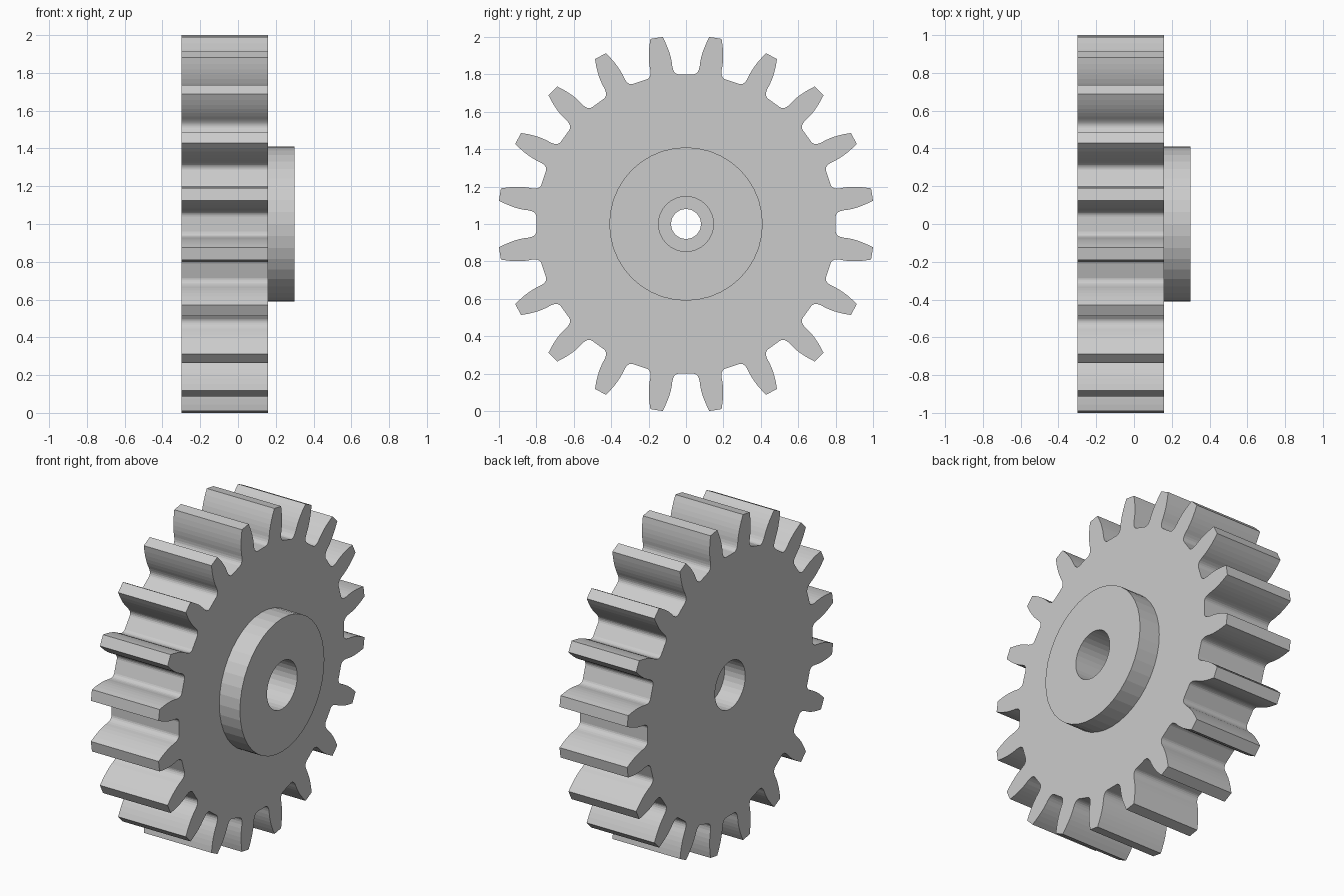
import bpy, bmesh, math

if "Cube" in bpy.data.objects:
    bpy.data.objects.remove(bpy.data.objects["Cube"])

TEETH = 20
X_BACK, X_FACE, X_HUB = -0.30, 0.16, 0.30
AXIS_Z = 1.0


def prism(name, outline, x0, x1):
    """Extrude a (y, z) outline around the axle along x."""
    bm = bmesh.new()
    face = bm.faces.new([bm.verts.new((x0, y, z + AXIS_Z)) for y, z in outline])
    ext = bmesh.ops.extrude_face_region(bm, geom=[face])
    for v in ext["geom"]:
        if isinstance(v, bmesh.types.BMVert):
            v.co.x = x1
    bmesh.ops.recalc_face_normals(bm, faces=bm.faces)
    mesh = bpy.data.meshes.new(name)
    bm.to_mesh(mesh)
    bm.free()
    obj = bpy.data.objects.new(name, mesh)
    bpy.context.collection.objects.link(obj)
    return obj


def circle(radius, sides):
    return [(radius * math.sin(2 * math.pi * i / sides),
             radius * math.cos(2 * math.pi * i / sides)) for i in range(sides)]


def combine(target, tool, operation):
    tool.hide_render = True
    mod = target.modifiers.new(operation.lower(), 'BOOLEAN')
    mod.operation = operation
    mod.solver = 'EXACT'
    mod.object = tool
    bpy.context.view_layer.objects.active = target
    bpy.ops.object.modifier_apply(modifier=mod.name)
    bpy.data.objects.remove(tool)


# Half of one tooth gap, from root to tooth tip (mirrored for the other half)
half_gap = [(0.040, 0.800), (0.049, 0.802), (0.057, 0.807), (0.064, 0.815),
            (0.069, 0.826), (0.073, 0.842), (0.076, 0.865), (0.081, 0.890),
            (0.088, 0.915), (0.097, 0.940), (0.109, 0.968), (0.125, 1.000)]
gap = [(-y, z) for y, z in reversed(half_gap)] + half_gap

# Toothed wheel outline
outline = []
for k in range(TEETH):
    a = 2 * math.pi * k / TEETH
    c, s = math.cos(a), math.sin(a)
    outline += [(y * c + z * s, z * c - y * s) for y, z in gap]
gear = prism("spur_gear", outline, X_BACK, X_FACE)

# Raised hub on one side
combine(gear, prism("hub", circle(0.41, 40), 0.0, X_HUB), 'UNION')

# Wide bores from both ends, leaving an inner web with a narrow hole
combine(gear, prism("back_bore", circle(0.147, 32), -0.5, -0.16), 'DIFFERENCE')
combine(gear, prism("hub_bore", circle(0.147, 32), -0.05, 0.5), 'DIFFERENCE')
combine(gear, prism("axle_hole", circle(0.08, 32), -0.5, 0.5), 'DIFFERENCE')
